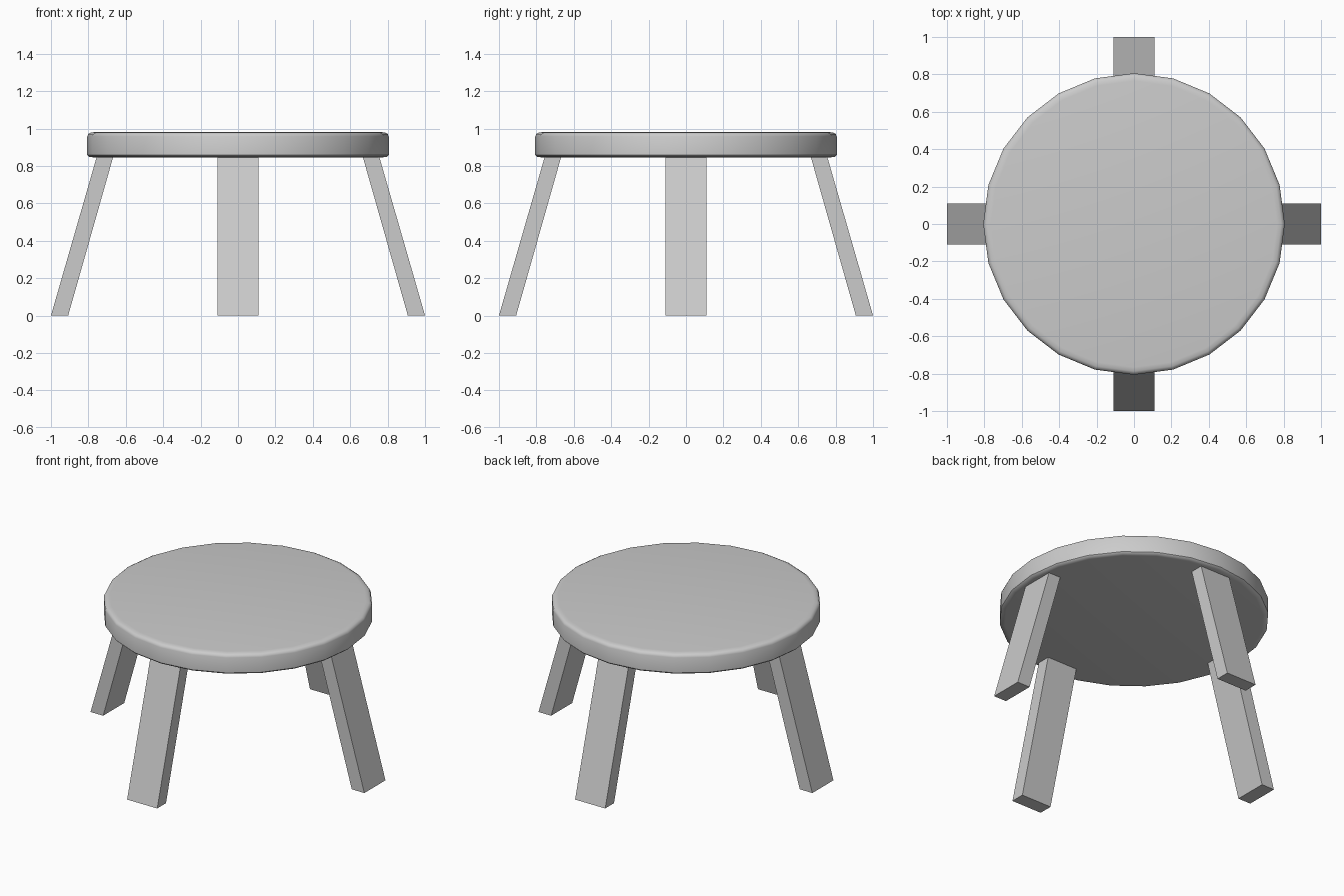
import bpy, bmesh
from math import cos, sin, tau, radians

if "Cube" in bpy.data.objects:
    bpy.data.objects.remove(bpy.data.objects["Cube"])


def make_object(name, bm):
    bmesh.ops.recalc_face_normals(bm, faces=bm.faces)
    mesh = bpy.data.meshes.new(name)
    bm.to_mesh(mesh)
    bm.free()
    obj = bpy.data.objects.new(name, mesh)
    bpy.context.collection.objects.link(obj)
    return obj


# Round 24-sided seat: (radius, height) profile from underside to top
def make_seat():
    profile = [(0.775, 0.846), (0.797, 0.849), (0.806, 0.858),
               (0.806, 0.958), (0.80, 0.971), (0.787, 0.978), (0.765, 0.981)]
    sides = 24
    bm = bmesh.new()
    rings = [[bm.verts.new((r * cos(tau * i / sides), r * sin(tau * i / sides), z))
              for i in range(sides)] for r, z in profile]
    for low, high in zip(rings, rings[1:]):
        for i in range(sides):
            j = (i + 1) % sides
            bm.faces.new((low[i], low[j], high[j], high[i]))
    bm.faces.new(rings[0][::-1])
    bm.faces.new(rings[-1])
    seat = make_object("seat", bm)
    bpy.context.view_layer.objects.active = seat
    seat.select_set(True)
    bpy.ops.object.shade_smooth_by_angle(angle=radians(40))


# Splayed plank leg, turned around the seat centre
def make_leg(name, angle):
    bm = bmesh.new()
    section = [(0.908, 0.0), (1.0, 0.0), (0.752, 0.86), (0.664, 0.86)]
    verts = [bm.verts.new((x, -0.11, z)) for x, z in section]
    face = bm.faces.new(verts)
    ext = bmesh.ops.extrude_face_region(bm, geom=[face])
    moved = [g for g in ext["geom"] if isinstance(g, bmesh.types.BMVert)]
    bmesh.ops.translate(bm, verts=moved, vec=(0, 0.22, 0))
    make_object(name, bm).rotation_euler.z = angle


make_seat()
for k, side in enumerate(("right", "back", "left", "front")):
    make_leg(side + "_leg", tau * k / 4)
